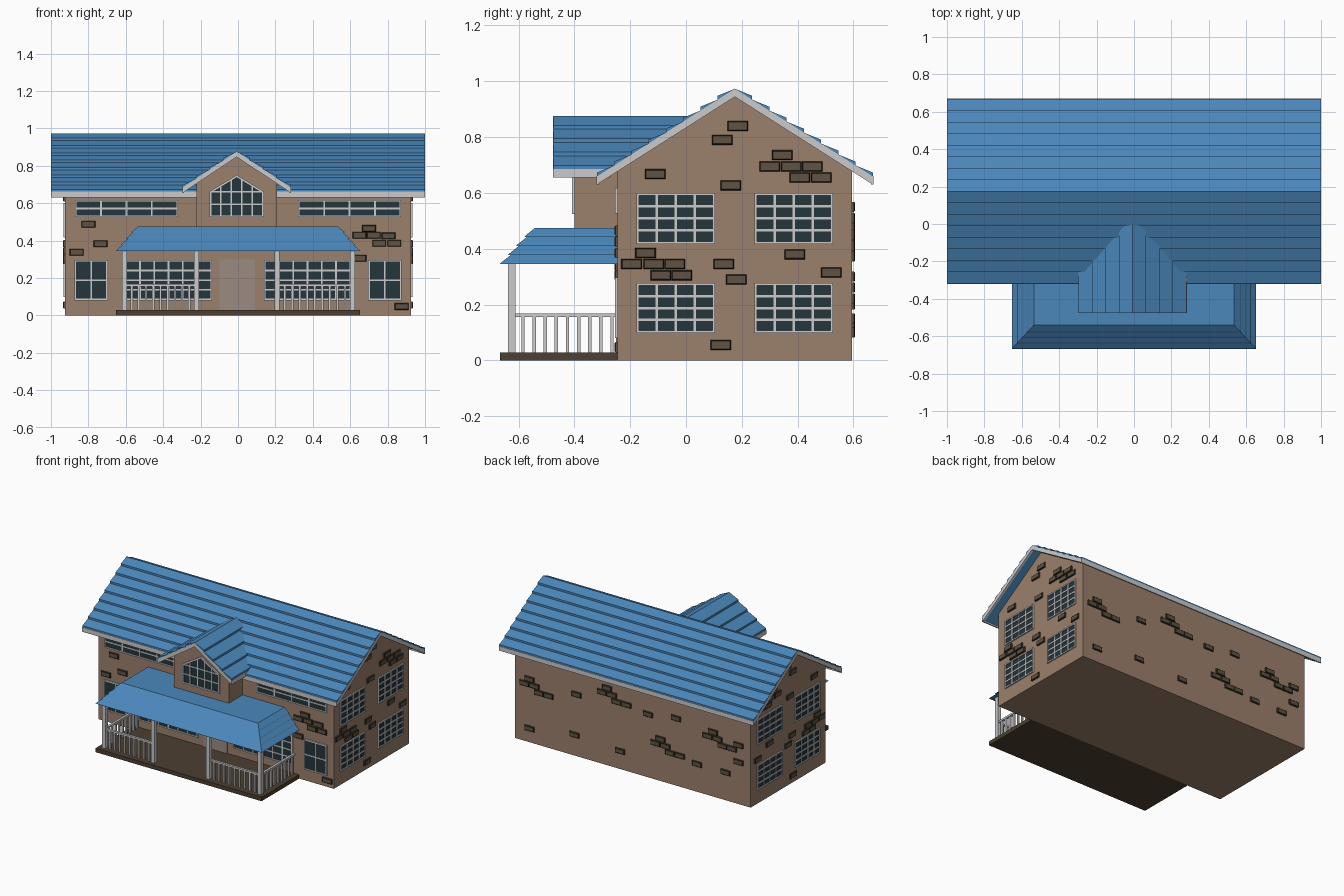
import bpy, bmesh
from mathutils import Vector

if "Cube" in bpy.data.objects:
    bpy.data.objects.remove(bpy.data.objects["Cube"])


def mat(name, r, g, b):
    m = bpy.data.materials.new(name)
    m.diffuse_color = (r, g, b, 1)
    m.use_nodes = True
    m.node_tree.nodes["Principled BSDF"].inputs["Base Color"].default_value = m.diffuse_color
    return m


WALL = mat("wall_tan", 0.33, 0.215, 0.15)
BLUE = mat("roof_blue", 0.07, 0.245, 0.5)
GLASS = mat("glass_dark", 0.018, 0.035, 0.045)
BRICK = mat("brick_brown", 0.115, 0.085, 0.055)
EDGE = mat("brick_edge", 0.025, 0.02, 0.013)
DECK = mat("deck_brown", 0.075, 0.05, 0.03)
DOOR = mat("door_taupe", 0.32, 0.26, 0.22)


def finish(bm, name, *mats):
    bmesh.ops.recalc_face_normals(bm, faces=bm.faces)
    me = bpy.data.meshes.new(name)
    bm.to_mesh(me)
    bm.free()
    for m in mats:
        me.materials.append(m)
    ob = bpy.data.objects.new(name, me)
    bpy.context.collection.objects.link(ob)


def bridge(bm, rings):
    """Closed solid through a list of equal-length point rings; returns the last cap."""
    vs = [[bm.verts.new(p) for p in r] for r in rings]
    n = len(vs[0])
    for a, b in zip(vs, vs[1:]):
        for i in range(n):
            bm.faces.new((a[i], a[(i + 1) % n], b[(i + 1) % n], b[i]))
    bm.faces.new(vs[0])
    return bm.faces.new(vs[-1])


def prism(bm, put, pts, d0, d1):
    return bridge(bm, [[put(u, v, d) for u, v in pts] for d in (d0, d1)])


def rect(u0, v0, u1, v1):
    return [(u0, v0), (u1, v0), (u1, v1), (u0, v1)]


def bar(bm, put, p, q, w, d):
    """Straight strip of width w along a segment on a wall."""
    p, q = Vector(p), Vector(q)
    t = (q - p).normalized() * w / 2
    s = Vector((-t.y, t.x))
    p, q = p - t, q + t
    prism(bm, put, [p + s, q + s, q - s, p - s], -0.004, d)


def box(bm, x0, y0, z0, x1, y1, z1):
    bridge(bm, [[(x, y, z) for x, y in rect(x0, y0, x1, y1)] for z in (z0, z1)])


# Wall planes: (along, up, outward) -> world
front = lambda u, v, d: (u, -0.245 - d, v)
back = lambda u, v, d: (u, 0.595 + d, v)
right = lambda u, v, d: (0.925 + d, u, v)
left = lambda u, v, d: (-0.925 - d, u, v)
dormer = lambda u, v, d: (u, -0.40 - d, v)
CY, CX = 0.175, -0.007

# Main house body
bm = bmesh.new()
prism(bm, right, [(-0.245, 0), (0.595, 0), (0.595, 0.69), (CY, 0.953), (-0.245, 0.69)], 0, -1.85)
finish(bm, "house_body", WALL)

# Dormer body
bm = bmesh.new()
prism(bm, dormer, [(CX - 0.215, 0.465), (CX + 0.215, 0.465), (CX + 0.215, 0.715),
                   (CX, 0.855), (CX - 0.215, 0.715)], 0, -0.22)
finish(bm, "dormer_body", WALL)


def chevron(half, z, slope, lo, hi):
    top = z + half * slope
    return [(-half, z + lo), (0, top + lo), (half, z + lo),
            (half, z + hi), (0, top + hi), (-half, z + hi)]


def stepped(half, z, slope, n):
    """Gable roof section whose top is a row of overlapping courses."""
    side = []
    for i in range(n):
        for k, lift in ((i, 0.043), (i + 1, 0.029)):
            u = half * (1 - k / n)
            side.append((u, z + (half - u) * slope + lift))
    b = z + 0.006
    return ([(-half, b), (0, b + half * slope), (half, b)] + side
            + [(-u, v) for u, v in reversed(side[:-1])])


# Main roof
ROOF = (0.494, 0.63, 0.636)
put = lambda u, v, d: (d, CY + u, v)
bm = bmesh.new()
prism(bm, put, stepped(*ROOF, 8), -0.999, 0.999)
finish(bm, "main_roof", BLUE)
bm = bmesh.new()
for s in (-1, 1):
    prism(bm, put, chevron(*ROOF, 0, 0.029), s * 0.985, s)
    box(bm, -1, CY + s * 0.487, 0.63, 1, CY + s * 0.496, 0.661)
finish(bm, "main_roof_trim")

# Dormer roof, its rear end following the main slope
DROOF = (0.289, 0.655, 0.665)


def dput(u, v, d):
    return (CX + u, -0.475 if d == 0 else (v - 0.66) / 0.636 - 0.30, v)


bm = bmesh.new()
prism(bm, dput, stepped(*DROOF, 4), 0, 1)
finish(bm, "dormer_roof", BLUE)
bm = bmesh.new()
prism(bm, lambda u, v, d: (CX + u, d, v), chevron(*DROOF, 0, 0.029), -0.477, -0.462)
for s in (-1, 1):
    box(bm, CX + s * 0.282, -0.476, 0.655, CX + s * 0.291, -0.27, 0.686)
finish(bm, "dormer_roof_trim")

# Porch hipped roof in four courses
def ring(t, out):
    x, y = 0.643 - 0.108 * t + out, -0.657 + 0.117 * t - out
    return [(a, b, 0.345 + 0.13 * t) for a, b in rect(-x, y, x, -0.24)]


rings = []
for i in range(4):
    rings += [ring(i / 4, 0), ring(i / 4, 0.01), ring(i / 4 + 0.04, 0.01), ring((i + 1) / 4, 0)]
rings = [r for k, r in enumerate(rings) if k == 0 or k % 4]
bm = bmesh.new()
bridge(bm, rings)
finish(bm, "porch_roof", BLUE)

# Porch deck, posts and railings
bm = bmesh.new()
box(bm, -0.652, -0.667, 0, 0.652, -0.24, 0.028)
finish(bm, "porch_deck", DECK)
POSTS = (-0.607, -0.222, 0.209, 0.612)
bm = bmesh.new()
for x in POSTS:
    box(bm, x - 0.014, -0.638, 0.026, x + 0.014, -0.61, 0.35)
finish(bm, "porch_posts")
bm = bmesh.new()
for a, b in (POSTS[:2], POSTS[2:]):
    box(bm, a, -0.632, 0.155, b, -0.616, 0.168)
    for i in range(1, 10):
        x = a + (b - a) * i / 10
        box(bm, x - 0.006, -0.63, 0.026, x + 0.006, -0.618, 0.157)
for x in (POSTS[0], POSTS[3]):
    box(bm, x - 0.008, -0.62, 0.155, x + 0.008, -0.24, 0.168)
    for i in range(1, 10):
        y = -0.624 + 0.379 * i / 9.5
        box(bm, x - 0.006, y - 0.006, 0.026, x + 0.006, y + 0.006, 0.157)
finish(bm, "porch_railings")

# Front door
bm = bmesh.new()
prism(bm, front, rect(-0.098, 0.026, 0.09, 0.30), -0.01, 0.006)
finish(bm, "front_door", DOOR)

# Rectangular windows: wall, extents, columns, rows
windows = []
for a, b, c, d, nx, ny in ((0.70, 0.085, 0.87, 0.292, 2, 2), (0.143, 0.085, 0.60, 0.292, 6, 4),
                           (0.325, 0.53, 0.868, 0.613, 4, 2)):
    windows += [(front, a, b, c, d, nx, ny), (front, -c, b, -a, d, nx, ny)]
for wall in (left, right):
    for u in (-0.172, 0.25):
        for b, d in ((0.103, 0.272), (0.422, 0.595)):
            windows.append((wall, u, b, u + 0.272, d, 4, 4))
glass, frame = bmesh.new(), bmesh.new()
for wall, a, b, c, d, nx, ny in windows:
    prism(glass, wall, rect(a, b, c, d), -0.01, 0.003)
    for i in range(nx + 1):
        u = a + (c - a) * i / nx
        bar(frame, wall, (u, b), (u, d), 0.009, 0.009 if i in (0, nx) else 0.007)
    for j in range(ny + 1):
        v = b + (d - b) * j / ny
        bar(frame, wall, (a, v), (c, v), 0.009, 0.009 if j in (0, ny) else 0.007)

# Peaked dormer window
W, Z0, Z1, Z2 = 0.14, 0.53, 0.66, 0.745
outline = [(CX - W, Z0), (CX + W, Z0), (CX + W, Z1), (CX, Z2), (CX - W, Z1)]
prism(glass, dormer, outline, -0.01, 0.003)
for p, q in zip(outline, outline[1:] + outline[:1]):
    bar(frame, dormer, p, q, 0.010, 0.009)
for k in (-0.6, -0.2, 0.2, 0.6):
    bar(frame, dormer, (CX + W * k, Z0), (CX + W * k, Z2 - (Z2 - Z1) * abs(k)), 0.008, 0.007)
for v in (0.595, 0.66):
    bar(frame, dormer, (CX - W, v), (CX + W, v), 0.008, 0.007)
finish(glass, "window_glass", GLASS)
finish(frame, "window_frames")

# Scattered raised bricks: singles, plus clusters laid in running bond
side = [(0.185, 0.84), (0.13, 0.79), (-0.11, 0.667), (0.16, 0.627), (0.345, 0.735), (0.30, 0.695),
        (0.377, 0.695), (0.452, 0.695), (0.407, 0.655), (0.485, 0.655), (0.39, 0.38), (0.52, 0.315),
        (0.135, 0.345), (0.18, 0.29), (-0.145, 0.385), (-0.195, 0.345), (-0.115, 0.345),
        (-0.04, 0.345), (-0.09, 0.305), (-0.015, 0.305), (0.125, 0.055)]
face = [(-0.80, 0.487), (-0.735, 0.383), (-0.863, 0.337), (0.70, 0.465), (0.65, 0.428),
        (0.725, 0.428), (0.805, 0.425), (0.755, 0.385), (0.835, 0.385), (0.65, 0.305), (0.875, 0.047)]
rear = [(0.81, 0.10), (0.457, 0.15), (0.44, 0.44), (0.10, 0.13), (-0.12, 0.45), (-0.34, 0.48),
        (-0.507, 0.20), (-0.73, 0.20), (-0.83, 0.30), (-0.83, 0.42)]
for x, z in ((0.81, 0.45), (0.20, 0.55), (-0.22, 0.30), (-0.63, 0.46)):
    rear += [(x + du, z + dv) for du, dv in ((0, 0), (0.04, -0.039), (-0.038, -0.039),
                                             (-0.075, -0.078), (-0.15, -0.078))]
bm = bmesh.new()
for wall, spots in ((right, side), (left, side), (front, face), (back, rear)):
    for u, v in spots:
        rings = [[wall(*p, d) for p in rect(u - 0.037 + e, v - 0.018 + e, u + 0.037 - e, v + 0.018 - e)]
                 for d, e in ((-0.005, 0), (0.007, 0), (0.011, 0.004))]
        cap = bridge(bm, rings)
        for f in {f for vert in cap.verts for f in vert.link_faces}:
            f.material_index = 1
        cap.material_index = 0
for f in bm.faces:
    if f.material_index == 0 and len({vert.index for vert in f.verts}) and f.calc_area() > 0.0024:
        f.material_index = 1
finish(bm, "raised_bricks", BRICK, EDGE)
